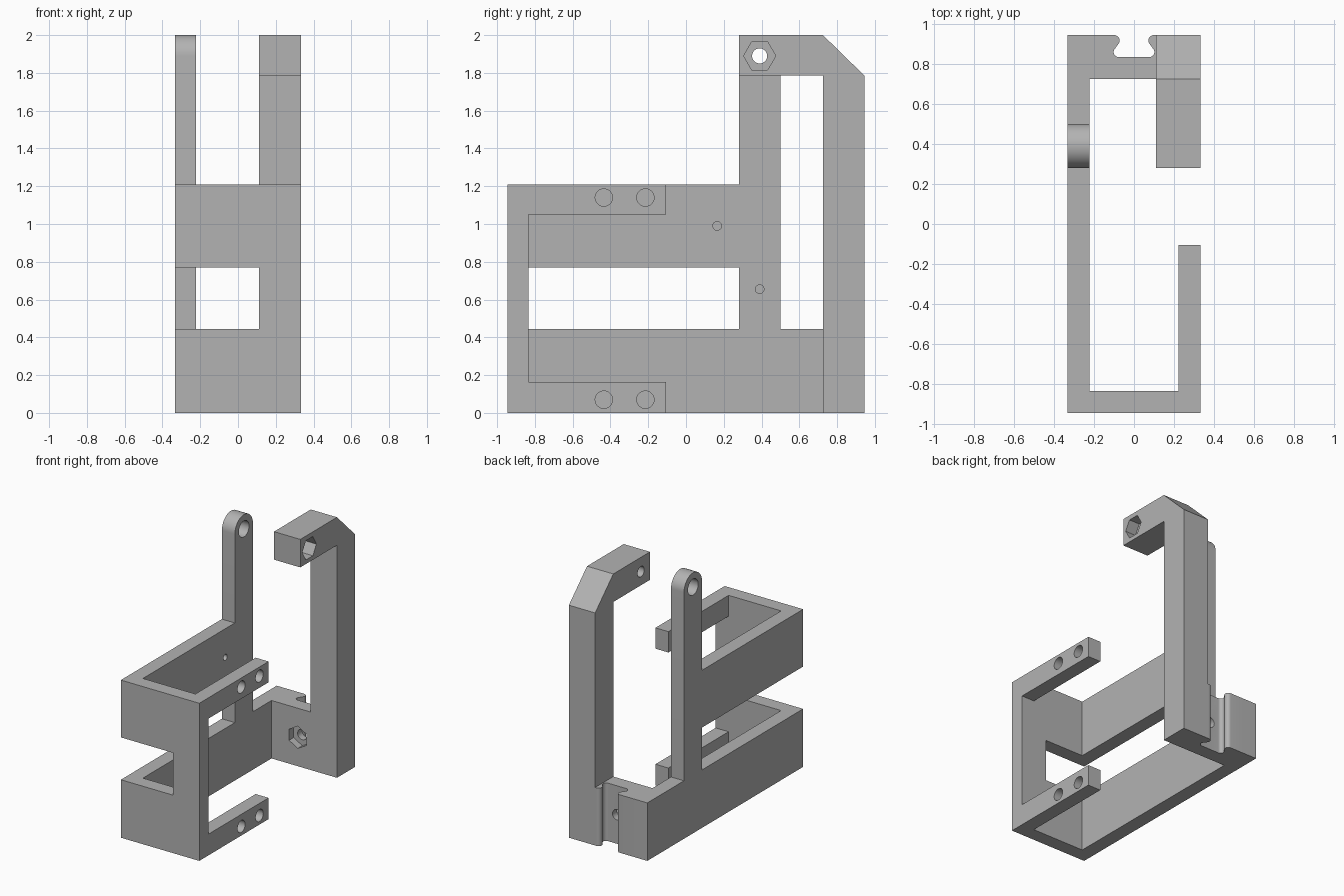
import bpy, bmesh, math
from mathutils import Vector

if "Cube" in bpy.data.objects:
    bpy.data.objects.remove(bpy.data.objects["Cube"])

grey = bpy.data.materials.new("plain grey")
grey.use_nodes = True
grey.diffuse_color = (0.45, 0.45, 0.45, 1)
grey.node_tree.nodes["Principled BSDF"].inputs["Base Color"].default_value = grey.diffuse_color

# Main dimensions
X, Y = 0.333, 0.945          # half width, half depth
T = 0.11                     # wall thickness
BAND, GAP, DECK, TOP = 0.445, 0.77, 1.21, 2.0
EYE_Y, EYE_Z = 0.39, 1.89    # hinge axis


def prism(name, axis, outline, lo, hi):
    """Extrude a 2D outline along an axis; outline is (y,z), (x,z) or (x,y)."""
    def place(p, d):
        c = list(p)
        c.insert("xyz".index(axis), d)
        return Vector(c)
    bm = bmesh.new()
    face = bm.faces.new([bm.verts.new(place(p, lo)) for p in outline])
    grown = bmesh.ops.extrude_face_region(bm, geom=[face])
    step = place((0, 0), hi - lo)
    bmesh.ops.translate(bm, vec=step, verts=[v for v in grown["geom"] if isinstance(v, bmesh.types.BMVert)])
    bmesh.ops.recalc_face_normals(bm, faces=bm.faces)
    mesh = bpy.data.meshes.new(name)
    bm.to_mesh(mesh)
    bm.free()
    mesh.materials.append(grey)
    obj = bpy.data.objects.new(name, mesh)
    bpy.context.collection.objects.link(obj)
    return obj


def arc(cx, cy, r, start, end, n):
    angles = [math.radians(start + (end - start) * i / n) for i in range(n + 1)]
    return [(cx + r * math.cos(a), cy + r * math.sin(a)) for a in angles]


def ring(cx, cy, r, n=32, start=0):
    return arc(cx, cy, r, start, start + 360, n)[:-1]


def rect(a0, b0, a1, b1):
    return [(a0, b0), (a1, b0), (a1, b1), (a0, b1)]


def combine(target, tool, operation):
    mod = target.modifiers.new("combine", 'BOOLEAN')
    mod.operation, mod.solver, mod.object = operation, 'EXACT', tool
    bpy.context.view_layer.objects.active = target
    bpy.ops.object.modifier_apply(modifier=mod.name)
    bpy.data.objects.remove(tool)


# Side wall: two bands joined by a tall post with a rounded top
frame = prism("frame", 'x', [(-Y, 0), (Y, 0), (Y, BAND), (0.5, BAND)]
              + arc(EYE_Y, EYE_Z, T, 0, 180, 24)
              + [(0.28, BAND), (-Y, BAND)], -X, -X + T)
upper_band = prism("upper_band", 'x', rect(-Y, GAP, EYE_Y, DECK), -X, -X + T)

# Front wall with a slot open towards the side wall
front_wall = prism("front_wall", 'y', [(-X, 0), (X, 0), (X, DECK), (-X, DECK), (-X, GAP),
                                       (T, GAP), (T, BAND), (-X, BAND)], -Y, -Y + T)

# Short arms on the open side
arms = [prism("arm", 'x', rect(-Y, lo, -0.105, hi), X - T, X)
        for lo, hi in ((0, 0.163), (1.05, DECK))]

# Back wall with a rounded dovetail groove
half = [(0.1, Y)] + arc(0.1, 0.917, 0.028, 90, 205, 10)[1:] + arc(0.077, 0.86, 0.025, 25, -90, 10)
groove = half + [(-x, y) for x, y in reversed(half)]
back_wall = prism("back_wall", 'z', [(-X, 0.725), (X, 0.725), (X, Y)] + groove + [(-X, Y)], 0, BAND)

# Tall hooked post with a chamfered corner
hook = prism("hook", 'x', [(0.725, 0), (Y, 0), (Y, 1.785), (0.725, TOP), (0.28, TOP),
                           (0.28, 1.785), (0.725, 1.785)], T, X)

for part in [upper_band, front_wall, *arms, back_wall, hook]:
    combine(frame, part, 'UNION')

# Hinge holes, nut pockets, arm holes and blind pilot holes
cutters = [
    prism("post_eye", 'x', ring(EYE_Y, EYE_Z, 0.062), -0.4, 0),
    prism("hook_hole", 'x', ring(EYE_Y, EYE_Z, 0.04), 0, 0.4),
    prism("hook_nut", 'x', ring(EYE_Y, EYE_Z, 0.085, 6), X - 0.09, 0.4),
    prism("wall_hole", 'y', ring(0, 0.222, 0.04), 0.6, 0.9),
    prism("wall_nut", 'y', ring(0, 0.222, 0.085, 6, 30), 0.6, 0.78),
]
for z in (0.07, 1.14):
    for y in (-0.435, -0.215):
        cutters.append(prism("arm_hole", 'x', ring(y, z, 0.046), 0.1, 0.4))
for y, z in ((0.165, 0.99), (EYE_Y, 0.655)):
    cutters.append(prism("pilot_hole", 'x', ring(y, z, 0.023, 24), -0.28, -0.1))
for cutter in cutters:
    combine(frame, cutter, 'DIFFERENCE')

# Flat faces with smooth holes and roundings
bpy.ops.object.select_all(action='DESELECT')
frame.select_set(True)
bpy.context.view_layer.objects.active = frame
bpy.ops.object.shade_smooth_by_angle(angle=math.radians(30))
